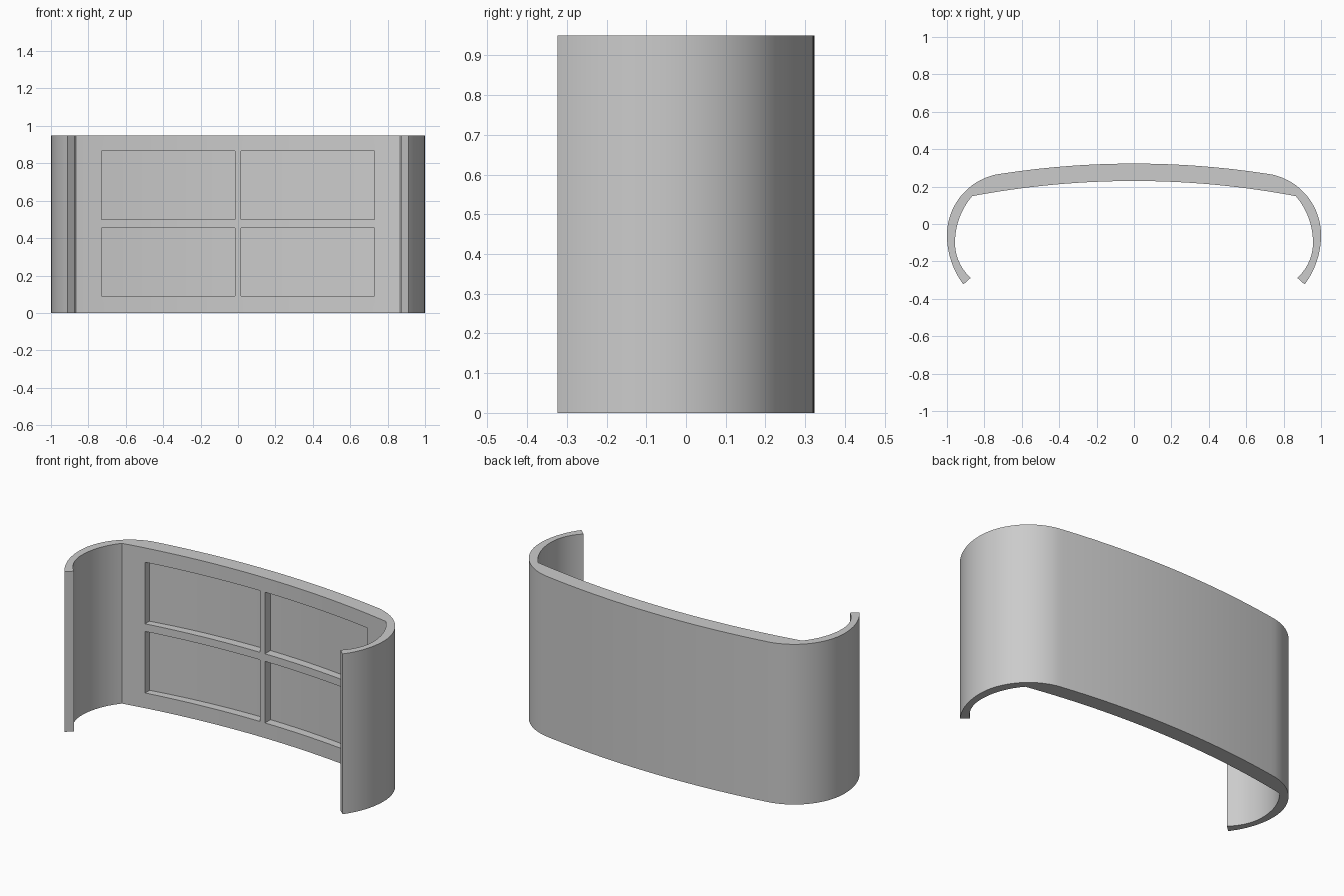
import bpy
import bmesh
import math
from mathutils import Vector

HEIGHT = 0.95
BACK, SIDE = Vector((0, 1)), Vector((1, 0))

if "Cube" in bpy.data.objects:
    bpy.data.objects.remove(bpy.data.objects["Cube"])

grey = bpy.data.materials.new("plain grey")
grey.use_nodes = True
grey.diffuse_color = (0.6, 0.6, 0.6, 1)
grey.node_tree.nodes["Principled BSDF"].inputs["Base Color"].default_value = grey.diffuse_color


def arc(apex, end, outward, steps):
    """Circular arc from its apex, facing outward, to an end point."""
    apex, end = Vector(apex), Vector(end)
    chord = apex - end
    radius = chord.length_squared / (2 * chord.dot(outward))
    centre = apex - outward * radius
    start = math.atan2(outward.y, outward.x)
    ray = end - centre
    sweep = math.atan2(ray.y, ray.x) - start
    return [centre + radius * Vector((math.cos(start + sweep * i / steps),
                                      math.sin(start + sweep * i / steps)))
            for i in range(steps + 1)]


def mirrored(half):
    """Full curve, left to right, from a half that starts at x = 0."""
    return [Vector((-p.x, p.y)) for p in reversed(half[1:])] + half


def half_shell(crown, corner, side, tip):
    """Crown, rounded side and tip of one half of the wall."""
    upper = arc(side, corner, SIDE, 20)[::-1]
    return arc(crown, corner, BACK, 20) + upper[1:] + arc(side, tip, SIDE, 14)[1:]


def prism(name, outline, bottom, top):
    bm = bmesh.new()
    face = bm.faces.new([bm.verts.new((p.x, p.y, bottom)) for p in outline])
    grown = bmesh.ops.extrude_face_region(bm, geom=[face])
    verts = [v for v in grown["geom"] if isinstance(v, bmesh.types.BMVert)]
    bmesh.ops.translate(bm, verts=verts, vec=(0, 0, top - bottom))
    bmesh.ops.recalc_face_normals(bm, faces=bm.faces)
    mesh = bpy.data.meshes.new(name)
    bm.to_mesh(mesh)
    bm.free()
    mesh.materials.append(grey)
    obj = bpy.data.objects.new(name, mesh)
    bpy.context.collection.objects.link(obj)
    return obj


# Curved wall with wrapped ends
outer = mirrored(half_shell((0, 0.323), (0.74, 0.264), (1, -0.06), (0.912, -0.323)))
inner = mirrored(half_shell((0, 0.23), (0.865, 0.149), (0.957, -0.1), (0.873, -0.288)))
wall = prism("curved_wall", outer + inner[::-1], 0, HEIGHT)
bpy.ops.object.select_all(action="DESELECT")
wall.select_set(True)
bpy.context.view_layer.objects.active = wall

# Four recessed panels with curved backs
recess = arc((0, 0.281), (0.73, 0.214), BACK, 20)
recess[0] = Vector((0.016, recess[0].y))
for bottom, top in ((0.09, 0.455), (0.5, 0.865)):
    for sign in (-1, 1):
        outline = recess + [Vector((0.73, 0)), Vector((0.016, 0))]
        cutter = prism("panel_cutter", [Vector((sign * p.x, p.y)) for p in outline], bottom, top)
        cutter.hide_render = True
        cut = wall.modifiers.new("panel_recess", "BOOLEAN")
        cut.operation = "DIFFERENCE"
        cut.solver = "EXACT"
        cut.object = cutter
        bpy.ops.object.modifier_apply(modifier=cut.name)
        bpy.data.objects.remove(cutter)

bpy.ops.object.shade_smooth_by_angle(angle=math.radians(25))
